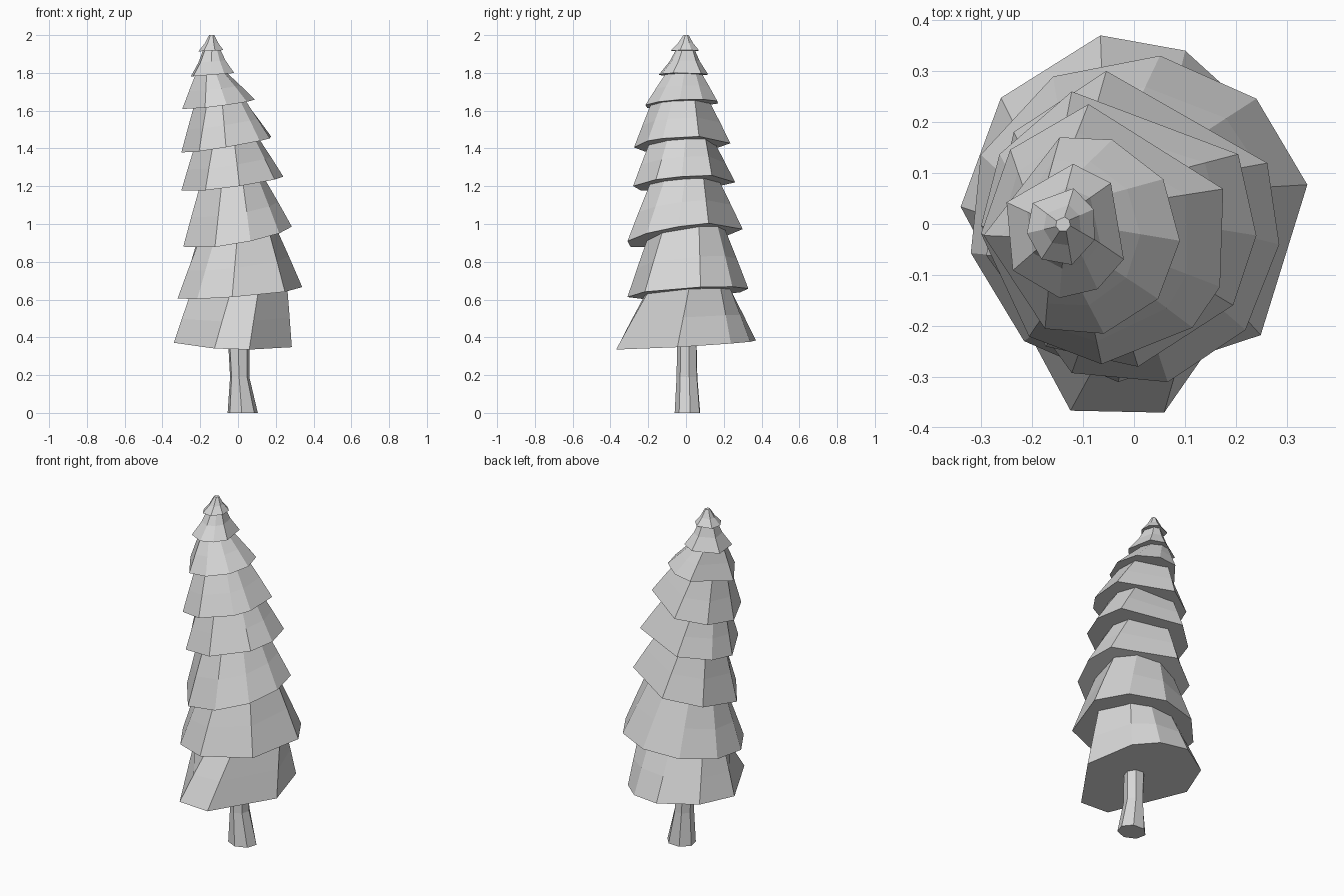
import bpy
import bmesh
import math

default_cube = bpy.data.objects.get("Cube")
if default_cube:
    bpy.data.objects.remove(default_cube, do_unlink=True)

# One plain grey for the whole tree
GREY = (0.68, 0.68, 0.68, 1)
grey = bpy.data.materials.new("plain_grey")
grey.use_nodes = True
grey.diffuse_color = GREY
grey.node_tree.nodes["Principled BSDF"].inputs["Base Color"].default_value = GREY


def fit_ring(degrees, box, plane, lift=0.0, twist=0.0):
    """Polygon stretched to a box (x0, x1, y0, y1), lying on a tilted plane."""
    x0, x1, y0, y1 = box
    height, slope_x, slope_y = plane
    angles = [math.radians(d + twist) for d in degrees]

    def stretch(values, low, high):
        bottom, top = min(values), max(values)
        return [low + (v - bottom) / (top - bottom) * (high - low) for v in values]

    xs = stretch([math.cos(a) for a in angles], x0, x1)
    ys = stretch([math.sin(a) for a in angles], y0, y1)
    return [(x, y, height + lift + slope_x * (x - (x0 + x1) / 2) + slope_y * y)
            for x, y in zip(xs, ys)]


def blend_rings(lower, upper, rise, inward):
    """Ring between two others, with separate sideways and vertical blend."""
    return [(a[0] + (b[0] - a[0]) * inward,
             a[1] + (b[1] - a[1]) * inward,
             a[2] + (b[2] - a[2]) * rise) for a, b in zip(lower, upper)]


def loft(name, rings):
    """Closed, flat-shaded skin through a stack of rings."""
    bm = bmesh.new()
    loops = [[bm.verts.new(p) for p in ring] for ring in rings]
    count = len(loops[0])
    for low, high in zip(loops, loops[1:]):
        for i in range(count):
            j = (i + 1) % count
            bm.faces.new((low[i], low[j], high[j], high[i]))
    bm.faces.new(loops[0][::-1])
    bm.faces.new(loops[-1])
    bmesh.ops.recalc_face_normals(bm, faces=bm.faces)
    mesh = bpy.data.meshes.new(name)
    bm.to_mesh(mesh)
    bm.free()
    mesh.materials.append(grey)
    obj = bpy.data.objects.new(name, mesh)
    bpy.context.collection.objects.link(obj)


# Branch tiers: rim box, rim plane (height and tilts), neck box
tiers = [
    ((-.34, .285, -.37, .37), (.36, -.03, .06), (-.25, .26, -.21, .23)),
    ((-.32, .34, -.31, .33), (.635, .08, .06), (-.21, .19, -.2, .2)),
    ((-.29, .285, -.31, .3), (.94, .18, .14), (-.2, .13, -.19, .17)),
    ((-.3, .24, -.28, .26), (1.215, .14, .07), (-.23, .1, -.19, .15)),
    ((-.3, .175, -.275, .235), (1.42, .17, .05), (-.23, .03, -.18, .12)),
    ((-.295, .09, -.215, .17), (1.635, .13, .05), (-.22, -.075, -.1, .075)),
    ((-.25, -.02, -.145, .118), (1.79, .08, 0), (-.18, -.1, -.045, .04)),
    ((-.21, -.077, -.08, .07), (1.917, .05, 0), (-.153, -.125, -.014, .014)),
]

# Uneven corner directions of each rim, in degrees
corners = [
    (-6, 40, 66, 97, 138, 174, 252, 286),
    (12, 47, 83, 120, 157, 192, 228, 263, 315),
    (24, 100, 143, 190, 246, 284, 320, 354),
    (30, 110, 150, 180, 238, 278, 326, 356),
    (20, 98, 140, 180, 232, 268, 314, 336),
    (34, 72, 103, 180, 248, 283, 321, 357),
    (45, 83, 155, 216, 265, 300, 335),
    (25, 70, 145, 190, 235, 287, 340),
]
apex_plane = (1.98, 0, 0)
upper_planes = [tier[1] for tier in tiers[1:]] + [apex_plane]

for number, (tier, degrees, above) in enumerate(zip(tiers, corners, upper_planes), 1):
    rim_box, plane, neck_box = tier
    rim = fit_ring(degrees, rim_box, plane)
    neck = fit_ring(degrees, neck_box, above, lift=0.02, twist=8)
    # The two smallest tiers flare out at the rim, the others bulge
    inward = 0.58 if number > 6 else 0.47
    middle = blend_rings(rim, neck, 0.48, inward)
    loft("branch_tier_%d" % number, [rim, middle, neck])

# Trunk: flared foot, narrow waist, top hidden in the lowest tier
trunk_corners = [10 + i * 360 / 7 for i in range(7)]
loft("trunk", [
    fit_ring(trunk_corners, (-.055, .105, -.06, .075), (0, 0, 0)),
    fit_ring(trunk_corners, (-.042, .06, -.05, .06), (.19, 0, 0)),
    fit_ring(trunk_corners, (-.055, .06, -.046, .055), (.42, 0, 0)),
])
